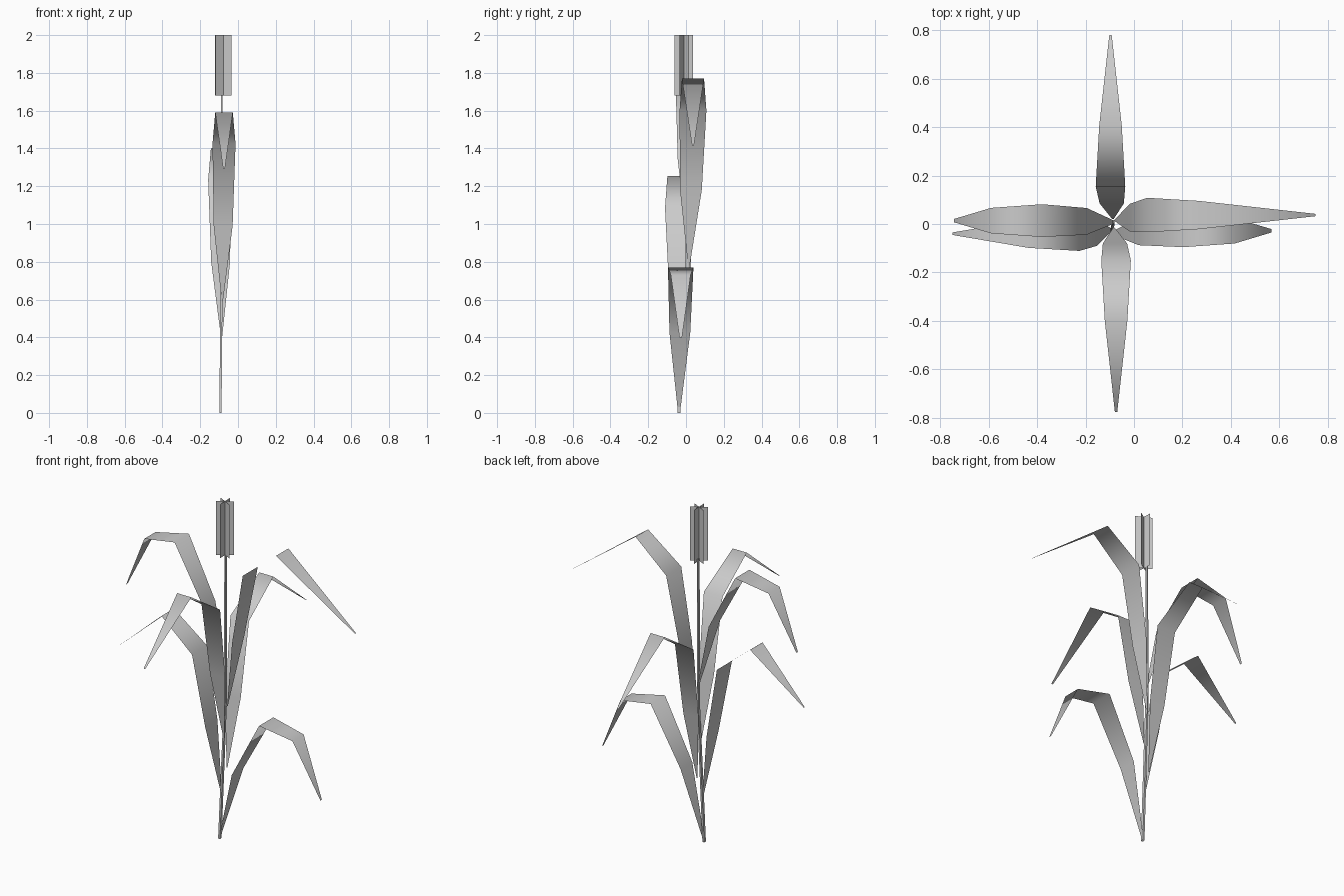
import bpy, bmesh, math
from mathutils import Vector

if "Cube" in bpy.data.objects:
    bpy.data.objects.remove(bpy.data.objects["Cube"])


def make(name, bm, smooth=False):
    me = bpy.data.meshes.new(name)
    bm.to_mesh(me)
    bm.free()
    for p in me.polygons:
        p.use_smooth = smooth
    ob = bpy.data.objects.new(name, me)
    bpy.context.collection.objects.link(ob)
    return ob


def leaf(name, base, angle, profile, widths, drift=0.0):
    """Folded strip: profile is (reach, height) from base, drift slides it sideways."""
    bm = bmesh.new()
    d = Vector((round(math.cos(angle)), round(math.sin(angle)), 0))
    side = Vector((-d.y, d.x, 0))
    rows = []
    for i, ((r, z), w) in enumerate(zip(profile, widths)):
        k = min(i / 2, 1)
        c = Vector(base) + d * r + Vector((0, 0, z)) + side * drift * k
        rows.append([bm.verts.new(c - side * w / 2), bm.verts.new(c + side * w / 2)])
    for a, b in zip(rows, rows[1:]):
        bm.faces.new((a[0], b[0], b[1], a[1]))
    return make(name, bm, True)


# Leaf shapes: rounded arch and sharp droop
arch = [(0, 0), (0.115, 0.425), (0.30, 0.77), (0.51, 0.73), (0.662, 0.40)]
arch_w = [0.01, 0.11, 0.135, 0.105, 0.014]


def droop(reach, drop):
    return [(0, 0), (0.063, 0.41), (0.135, 0.83), (0.345, 1.0), (reach, 1.0 - drop)]


droop_y = [(0, 0), (0.065, 0.40), (0.135, 0.835), (0.385, 1.0), (0.76, 0.705)]
wide = [0.006, 0.115, 0.142, 0.117, 0.01]
slim = [0.006, 0.10, 0.122, 0.093, 0.01]
R, B, L, F = 0, math.pi / 2, math.pi, -math.pi / 2

# Leaves
leaf("leaf_right_low", (-0.095, -0.037, 0), R, arch, arch_w, 0.009)
leaf("leaf_left_high", (-0.08, 0.008, 0.92), L, arch, arch_w, -0.006)
leaf("leaf_left_low", (-0.09, -0.025, 0.255), L, droop(0.66, 0.28), wide, 0.015)
leaf("leaf_right_high", (-0.08, 0.015, 0.77), R, droop(0.828, 0.355), wide, 0.022)
leaf("leaf_front", (-0.083, -0.015, 0.59), F, droop_y, slim, 0.009)
leaf("leaf_back", (-0.087, 0.02, 0.40), B, droop_y, slim, 0.01)

# Stalk: thin four-sided stem with a slight bend
bm = bmesh.new()
rings = []
for x, y, z, hx, hy in [(-0.093, -0.038, 0, 0.006, 0.008), (-0.086, 0.004, 0.8, 0.005, 0.008),
                        (-0.085, 0.006, 1.7, 0.004, 0.007)]:
    rings.append([bm.verts.new((x + sx * hx, y + sy * hy, z))
                  for sx, sy in ((-1, -1), (1, -1), (1, 1), (-1, 1))])
for a, b in zip(rings, rings[1:]):
    for i in range(4):
        j = (i + 1) % 4
        bm.faces.new((a[i], a[j], b[j], b[i]))
make("stalk", bm)

# Flower head: three crossed upright planes
bm = bmesh.new()
for k in range(3):
    a = math.radians(33 + 60 * k)
    c, s = 0.049 * math.cos(a), 0.049 * math.sin(a)
    bm.faces.new([bm.verts.new((-0.078 + t * c, -0.011 + t * s, z))
                  for t, z in ((-1, 1.68), (1, 1.68), (1, 2), (-1, 2))])
make("flower_head", bm)
